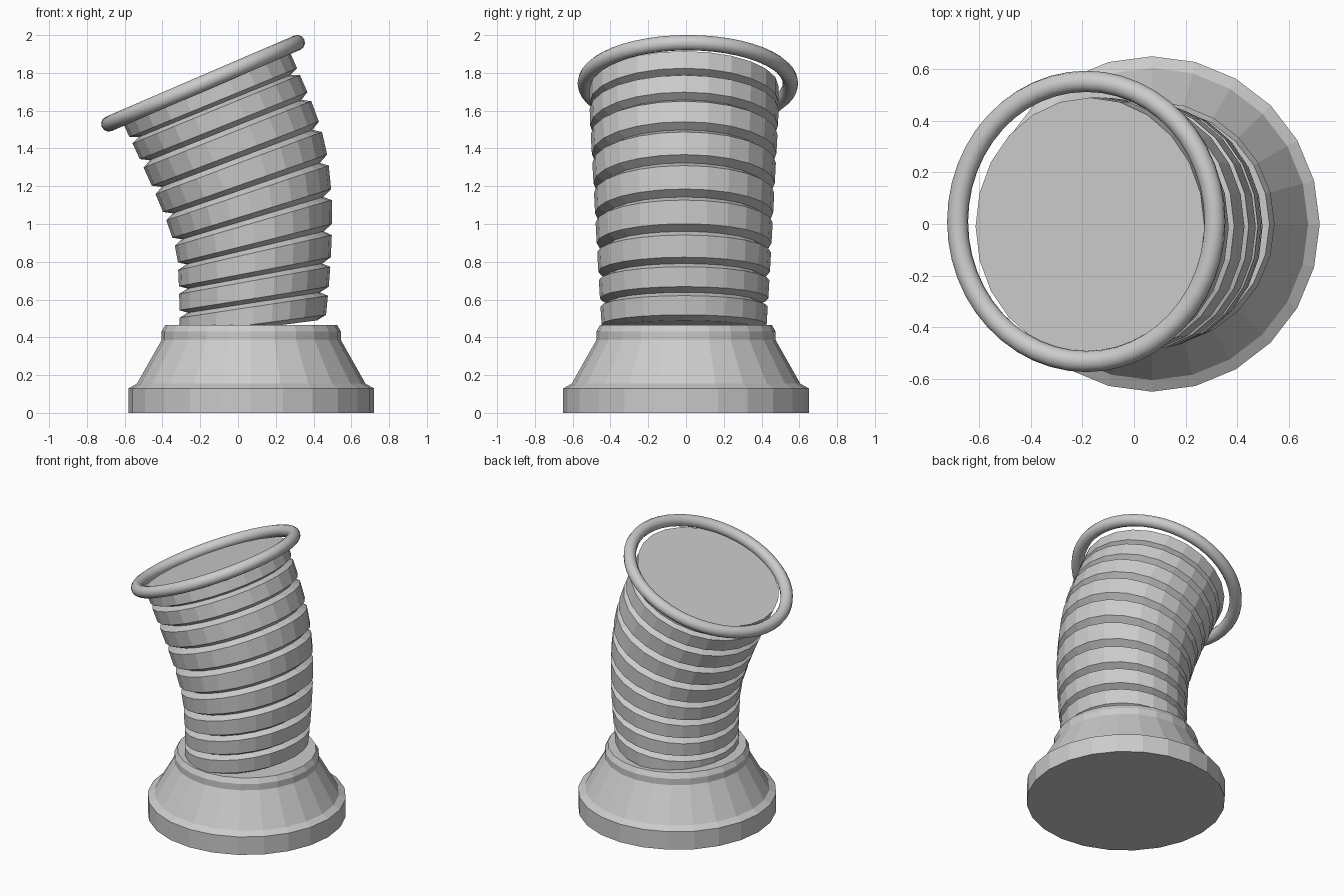
import bpy, bmesh, math
from mathutils import Matrix, Vector

cube = bpy.data.objects.get("Cube")
if cube:
    bpy.data.objects.remove(cube, do_unlink=True)

SIDES = 24

grey = bpy.data.materials.new("plain grey")
grey.use_nodes = True
GREY = (0.6, 0.6, 0.6, 1)
grey.diffuse_color = GREY
grey.node_tree.nodes["Principled BSDF"].inputs["Base Color"].default_value = GREY


def loft(name, sections):
    """Skin tilted ellipses (centre, tilt in degrees, x radius, y radius) with capped ends."""
    bm = bmesh.new()
    rings = []
    for centre, tilt, rx, ry in sections:
        place = Matrix.Translation(centre) @ Matrix.Rotation(-math.radians(tilt), 4, "Y")
        angles = [2 * math.pi * k / SIDES for k in range(SIDES)]
        rings.append([bm.verts.new(place @ Vector((rx * math.cos(a), ry * math.sin(a), 0)))
                      for a in angles])
    for low, high in zip(rings, rings[1:]):
        for k in range(SIDES):
            n = (k + 1) % SIDES
            bm.faces.new((low[k], low[n], high[n], high[k]))
    bm.faces.new(rings[0][::-1])
    bm.faces.new(rings[-1])
    mesh = bpy.data.meshes.new(name)
    bm.to_mesh(mesh)
    bm.free()
    obj = bpy.data.objects.new(name, mesh)
    bpy.context.collection.objects.link(obj)
    mesh.materials.append(grey)
    return obj


# Base: stepped plinth with a conical shoulder and bevelled collar
profile = [(0.65, 0), (0.65, 0.13), (0.605, 0.155), (0.475, 0.385), (0.475, 0.43), (0.455, 0.465)]
loft("base", [(Vector((0.07, 0, z)), 0, r, r) for r, z in profile])

# Bellows: one row per ridge (centre x, centre z, tilt, x radius)
ridges = [
    (0.08, 0.515, 8, 0.395), (0.088, 0.653, 9.5, 0.403), (0.09, 0.796, 11.5, 0.413),
    (0.09, 0.952, 15.4, 0.425), (0.064, 1.11, 17.9, 0.447), (0.024, 1.27, 20, 0.467),
    (-0.034, 1.425, 21.4, 0.477), (-0.098, 1.57, 22, 0.478), (-0.148, 1.68, 22.5, 0.48),
]


def bellows_section(t, depth):
    i = max(0, min(int(t), len(ridges) - 2))
    x, z, tilt, rx = (a + (b - a) * (t - i) for a, b in zip(ridges[i], ridges[i + 1]))
    ry = 0.44 + 0.06 * min(t / 7, 1)
    return Vector((x, -0.01, z)), tilt, rx - depth, ry - depth


HALF = 0.34
sections = [bellows_section(-0.5, 0.045)]
for i in range(len(ridges)):
    last = i == len(ridges) - 1
    sections.append(bellows_section(i - HALF, 0))
    sections.append(bellows_section(i + (0.45 if last else HALF), 0))
    if not last:
        sections.append(bellows_section(i + 0.5, 0.045))
loft("bellows", sections)

# Rim hoop around the tilted top
bpy.ops.mesh.primitive_torus_add(major_radius=0.543, minor_radius=0.041, major_segments=48,
                                 minor_segments=12, location=(-0.185, 0.01, 1.745),
                                 rotation=(0, -math.radians(23.3), 0))
hoop = bpy.context.object
hoop.name = "rim_hoop"
hoop.data.materials.append(grey)
bpy.ops.object.shade_smooth()
